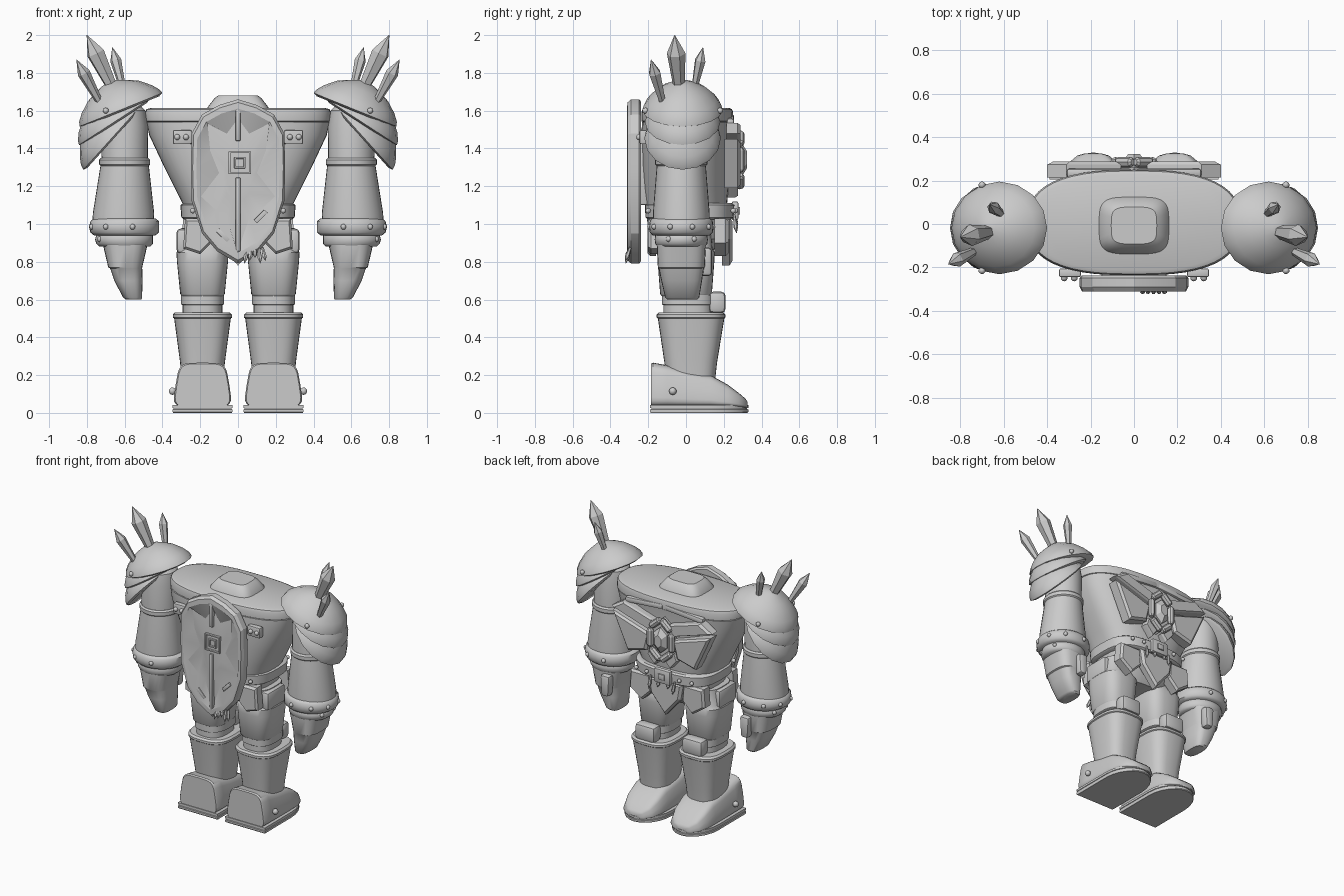
import bpy, bmesh, math
from mathutils import Vector, Matrix

if "Cube" in bpy.data.objects:
    bpy.data.objects.remove(bpy.data.objects["Cube"])

stone = bpy.data.materials.new("stone_grey")
stone.diffuse_color = (0.6, 0.6, 0.6, 1)
stone.use_nodes = True
stone.node_tree.nodes["Principled BSDF"].inputs["Base Color"].default_value = stone.diffuse_color


def finish(name, bm, angle=35, bevel=0.0):
    bmesh.ops.recalc_face_normals(bm, faces=bm.faces)
    if bevel:
        bmesh.ops.bevel(bm, geom=bm.edges[:], offset=bevel, segments=2, profile=0.5, affect='EDGES')
    me = bpy.data.meshes.new(name)
    bm.to_mesh(me)
    bm.free()
    me.materials.append(stone)
    me.shade_smooth()
    me.set_sharp_from_angle(angle=math.radians(angle))
    ob = bpy.data.objects.new(name, me)
    bpy.context.collection.objects.link(ob)
    return ob


def skin(name, rings, angle=35, mat=None, bevel=0.0):
    """Bridge rings of equal point count and cap both ends."""
    bm = bmesh.new()
    vs = [[bm.verts.new(p) for p in r] for r in rings]
    n = len(vs[0])
    for a, b in zip(vs, vs[1:]):
        for i in range(n):
            bm.faces.new((a[i], a[(i + 1) % n], b[(i + 1) % n], b[i]))
    bm.faces.new(vs[0][::-1])
    bm.faces.new(vs[-1])
    if mat:
        bm.transform(mat)
    return finish(name, bm, angle, bevel)


def oval(rx, ry, e=2.0, n=32):
    pts = []
    for i in range(n):
        a = 2 * math.pi * i / n
        c, s = math.cos(a), math.sin(a)
        pts.append((rx * math.copysign(abs(c) ** (2 / e), c), ry * math.copysign(abs(s) ** (2 / e), s)))
    return pts


def stack(name, levels, e=2.0, n=32, angle=35, mat=None):
    """Levels of (z, centre x, centre y, half x, half y)."""
    rings = [[(cx + x, cy + y, z) for x, y in oval(rx, ry, e, n)] for z, cx, cy, rx, ry in levels]
    return skin(name, rings, angle, mat)


def box(name, c, size, bevel=0.01, rot=None, taper=1.0):
    bm = bmesh.new()
    bmesh.ops.create_cube(bm, size=1)
    for v in bm.verts:
        if v.co.z < 0:
            v.co.x *= taper
        v.co = Vector((v.co.x * size[0], v.co.y * size[1], v.co.z * size[2]))
    m = Matrix.Translation(c)
    if rot:
        m = m @ Matrix.Rotation(rot[0], 4, rot[1])
    bm.transform(m)
    return finish(name, bm, 40, bevel)


def studs(name, centres, r=0.014):
    bm = bmesh.new()
    for c in centres:
        bmesh.ops.create_uvsphere(bm, u_segments=10, v_segments=6, radius=r, matrix=Matrix.Translation(c))
    return finish(name, bm, 60)


def plate(name, outline, y0, y1, inset=0.85, depth=0.015):
    """Flat x-z panel with a chamfered face on the y1 side."""
    cx = sum(p[0] for p in outline) / len(outline)
    cz = sum(p[1] for p in outline) / len(outline)
    d = math.copysign(depth, y1 - y0)
    ring = lambda k, y: [(cx + (x - cx) * k, y, cz + (z - cz) * k) for x, z in outline]
    return skin(name, [ring(1, y0), ring(1, y1 - d), ring(inset, y1)], 20)


def spike(name, a, b, r, n=6, prof=((0, .55), (.68, 1), (1, .03))):
    a, b = Vector(a), Vector(b)
    m = Matrix.Translation(a) @ (b - a).to_track_quat('Z', 'Y').to_matrix().to_4x4()
    L = (b - a).length
    return stack(name, [(t * L, 0, 0, r * k, r * k) for t, k in prof], n=n, angle=15, mat=m)


# Torso, collar rim, neck, belt and pelvis
stack("torso", [(.98, 0, 0, .25, .20), (1.08, 0, 0, .28, .215), (1.18, 0, 0, .33, .225), (1.3, 0, 0, .39, .232),
                (1.47, 0, 0, .47, .236), (1.54, 0, .005, .485, .238)], e=2.8, n=48)
stack("collar_rim", [(1.54, 0, .007, .48, .235), (1.545, 0, .007, .49, .243), (1.59, 0, .007, .492, .243),
                     (1.607, 0, .007, .485, .237), (1.615, 0, .007, .46, .22)], e=2.6, n=48)
stack("neck", [(1.6, 0, -.007, .165, .135), (1.62, 0, -.007, .16, .13), (1.665, 0, -.007, .125, .1),
               (1.68, 0, -.007, .105, .085)], e=4)
stack("belt", [(1.025, 0, .02, .285, .222), (1.035, 0, .02, .3, .235), (1.1, 0, .02, .305, .237),
               (1.11, 0, .02, .29, .225)], e=3, n=40)
stack("pelvis", [(.84, 0, .01, .13, .12), (.92, 0, .01, .25, .18), (1.03, 0, .01, .27, .2)], e=3)
studs("belt_studs", [(s * x, y, 1.07) for s in (1, -1) for x, y in ((.24, -.2), (.13, .262), (.22, .25))])

# Belt buckle, hanging front cloth plates and rear flap
box("buckle", (0, .26, 1.07), (.13, .035, .1))
box("buckle_centre", (0, .28, 1.07), (.05, .012, .04), .003)
plate("front_flap", [(-.14, 1.03), (.14, 1.03), (.12, .92), (0, .78), (-.12, .92)], .19, .245)
plate("rear_flap", [(-.14, 1.03), (.14, 1.03), (.12, .92), (0, .83), (-.12, .92)], -.16, -.205)
for x, z in ((-.09, .96), (-.05, .99), (.03, .98), (.1, .95)):
    spike("belt_root", (x, .255, 1.05), (x + .01, .268, z), .012)

# Back shield: rim, star-shaped hollow, ridge bars and square ornament
half = [(0, 1.66, .75), (.1, 1.63, .6), (.19, 1.58, .85), (.245, 1.48, .6), (.25, 1.3, .4),
        (.245, 1.12, .8), (.19, .95, .6), (.11, .855, .55), (0, .79, .85)]
loop = half + [(-x, z, k) for x, z, k in half[-2:0:-1]]
def shield_ring(k, y):
    return [(x * k, y, 1.25 + (z - 1.25) * k) for x, z, f in loop]
star = [(x * f, -.285, 1.25 + (z - 1.25) * f) for x, z, f in loop]
skin("shield", [shield_ring(.97, -.238), shield_ring(1, -.248), shield_ring(1, -.29), shield_ring(.96, -.31),
                shield_ring(.88, -.312), star, [(x * .3, -.297, 1.25 + (z - 1.25) * .3) for x, z, f in loop]], 22)
box("shield_ridge_top", (0, -.295, 1.525), (.024, .03, .17), .003)
box("shield_ridge_low", (0, -.292, 1.05), (.024, .035, .39), .003)
for k in (.055, .025):
    for s in (1, -1):
        box("ornament_side", (.01 + s * k, -.3, 1.325), (.01, .02, 2 * k), .002)
        box("ornament_edge", (.01, -.3, 1.325 + s * k), (2 * k + .01, .02, .01), .002)
for x, z in ((-.08, .94), (.12, 1.04)):
    box("shield_notch", (x, -.3, z), (.08, .015, .024), .003, (math.radians(-45 if x > 0 else 45), 'Y'))
box("shield_mount", (0, -.225, 1.3), (.3, .05, .4))
for i in range(5):
    x = .05 + i * .02
    spike("shield_root", (x, -.295, .875), (x + .008 * (i - 2), -.32, .79 + .015 * (i % 3)), .012)

# Chest emblem: gem, frame segments, wing panels and upper lip
hexa = [(0, .15), (.085, .075), (.085, -.075), (0, -.15), (-.085, -.075), (-.085, .075)]
plate("gem_base", [(x, 1.34 + z) for x, z in hexa], .22, .275)
plate("gem", [(x * .62, 1.34 + z * .62) for x, z in hexa], .26, .322, .5, .03)
for i in range(6):
    (ax, az), (bx, bz) = hexa[i], hexa[(i + 1) % 6]
    a, b = Vector((ax, .285, 1.34 + az)), Vector((bx, .285, 1.34 + bz))
    spike("gem_frame", a.lerp(b, .06), a.lerp(b, .94), .024, 8, ((0, .6), (.12, 1), (.88, 1), (1, .6)))
for s in (1, -1):
    flip = lambda pts: [(s * x, z) for x, z in pts]
    plate("upper_wing", flip([(.08, 1.38), (.06, 1.46), (.31, 1.535), (.4, 1.48)]), .215, .288)
    plate("lower_wing", flip([(.09, 1.355), (.39, 1.45), (.27, 1.19), (.12, 1.23)]), .205, .288)
    plate("small_wing", flip([(.1, 1.27), (.12, 1.21), (.06, 1.14), (.02, 1.19)]), .205, .275)
    box("chest_lip", (s * .16, .235, 1.55), (.3, .04, .04), .012, (s * .08, 'Y'))

for s, side in ((1, "right_"), (-1, "left_")):
    # Strap plates beside the shield
    box(side + "strap_plate", (s * .295, -.225, 1.46), (.1, .04, .075), .008)
    studs(side + "strap_studs", [(s * .275, -.248, 1.46), (s * .322, -.248, 1.46)], .016)
    # Hip pouch and tassets
    box(side + "hip_pouch", (s * .29, -.02, .91), (.07, .2, .13), .02)
    plate(side + "front_tasset", [(s * x, z) for x, z in ((.13, 1.03), (.29, 1.03), (.3, .9), (.2, .83), (.12, .91))],
          .15, .225)
    plate(side + "rear_tasset", [(s * x, z) for x, z in ((.14, 1.03), (.28, 1.03), (.29, .87), (.2, .84), (.14, .9))],
          -.13, -.2)
    # Leg
    c = s * .188
    stack(side + "thigh", [(.62, c, 0, .11, .13), (.63, c, 0, .118, .137), (.8, c, 0, .135, .15),
                           (.85, c, 0, .138, .152), (.87, c, 0, .125, .14), (.98, c, 0, .11, .13)], e=3)
    stack(side + "knee_joint", [(.5, c, .01, .105, .13), (.57, c, .01, .105, .13), (.575, c, .01, .114, .138),
                                (.625, c, .01, .114, .138)], e=2.6)
    stack(side + "shin_guard", [(.18, c, .025, .11, .13), (.27, c, .025, .119, .14), (.5, c, .027, .15, .176),
                                (.505, c, .027, .157, .182), (.52, c, .027, .157, .182), (.532, c, .027, .145, .17)],
          e=3)
    box(side + "knee_cap", (c, .165, .585), (.16, .09, .115), .025)
    # Boot with sole
    rings = []
    for y, w, top in ((-.185, .148, .26), (-.175, .155, .266), (-.1, .155, .252), (0, .153, .225), (.13, .15, .2),
                      (.22, .142, .15), (.28, .118, .105), (.315, .075, .075), (.325, .04, .06)):
        h = (top - .03) / 2
        rings.append([(c + x * (.9 - .12 * z / h), y, .03 + h + z) for x, z in oval(w * 1.02, h, 5, 28)])
    skin(side + "boot", rings, 40)
    sole = [(-.158, -.19), (.158, -.19), (.158, .12)]
    sole += [(.158 * math.cos(a), .12 + .21 * math.sin(a)) for a in [math.pi * i / 12 for i in range(1, 12)]]
    sole += [(-.158, .12)]
    ring = lambda k, z: [(c + x * k, .07 + (y - .07) * k, z) for x, y in sole]
    skin(side + "sole", [ring(.985, 0), ring(1, .005), ring(1, .018), ring(.975, .02), ring(.975, .025),
                         ring(1, .027), ring(1, .042)], 25)
    studs(side + "boot_stud", [(s * .347, -.07, .115)], .02)
    # Arm, cuffs and hand
    a, y = s * .6, -.025
    stack(side + "upper_arm", [(1.3, a, y, .122, .125), (1.52, a, y, .124, .127), (1.6, a, y, .11, .115),
                               (1.63, a, y, .08, .08)])
    stack(side + "elbow_band", [(1.305, a, y, .125, .128), (1.315, a, y, .135, .138), (1.34, a, y, .135, .138),
                                (1.35, a, y, .125, .128)])
    stack(side + "forearm", [(.96, a + s * .01, y, .165, .15), (1.06, a + s * .006, y, .162, .15),
                             (1.31, a, y, .128, .13)])
    for nm, z0, z1, r in (("wrist_cuff", .94, 1.03, .185), ("hand_cuff", .88, .955, .153)):
        stack(side + nm, [(z0, a, y, r * .88, r * .82), (z0 + .015, a, y, r * .98, r * .9),
                          ((z0 + z1) / 2, a + s * .004, y, r, r * .92), (z1 - .015, a, y, r * .98, r * .9),
                          (z1, a, y, r * .88, r * .82)], angle=50)
    studs(side + "cuff_studs", [(a + s * .185 * math.cos(t), y + .17 * math.sin(t), .985)
                                for t in (-1, -.35, .35, 1, 1.8, -1.8)] +
          [(a + s * .15 * math.cos(t), y + .14 * math.sin(t), .92) for t in (-.5, .5)], .015)
    stack(side + "hand", [(.6, s * .553, -.02, .04, .08), (.61, s * .558, -.02, .05, .09),
                          (.7, s * .58, -.023, .075, .108), (.765, s * .592, -.025, .085, .12),
                          (.77, s * .597, -.025, .09, .124), (.89, s * .597, -.025, .118, .13)], e=3, n=24)
    box(side + "thumb", (s * .555, .105, .8), (.075, .065, .15), .018, taper=.75)
    # Layered tilted shoulder plates
    dome = [(.215, -.01), (.237, 0), (.228, .025), (.2, .06), (.145, .107), (.1, .13), (.045, .153), (.005, .16)]
    for nm, x, z, k, deg in (("top", .62, 1.605, 1, 22), ("middle", .655, 1.54, .94, 33), ("lower", .668, 1.455, .95, 48)):
        m = Matrix.Translation((s * x, -.018, z)) @ Matrix.Rotation(s * math.radians(deg), 4, 'Y')
        stack(side + nm + "_shoulder_plate", [(h * k, 0, 0, r * k, r * k * .9) for r, h in dome], n=16, angle=40, mat=m)
    studs(side + "shoulder_studs", [(s * .7, -.215, 1.6), (s * .7, .18, 1.6)], .016)
    # Shoulder crystals
    spike(side + "crystal_main", (s * .655, -.035, 1.70), (s * .80, -.06, 2.0), .05)
    spike(side + "crystal_inner", (s * .61, .045, 1.72), (s * .665, .09, 1.935), .03)
    spike(side + "crystal_outer", (s * .735, -.125, 1.65), (s * .855, -.185, 1.87), .034)
